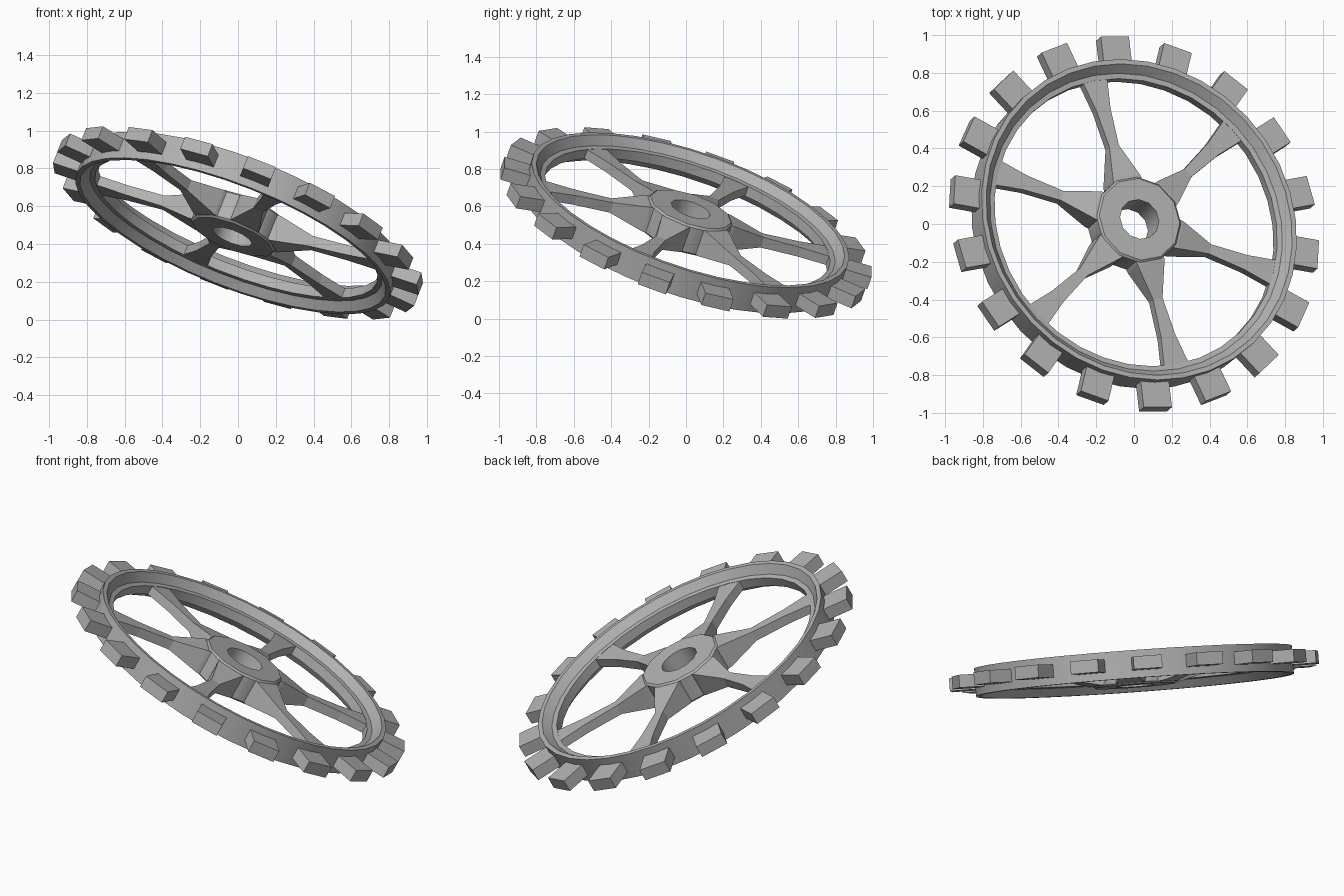
import bpy, bmesh, math
from mathutils import Vector, Matrix

if "Cube" in bpy.data.objects:
    bpy.data.objects.remove(bpy.data.objects["Cube"])

# Tilt of the wheel: its axle direction
AXLE = Vector((0.351, 0.305, 0.885)).normalized()
TILT = Vector((0, 0, 1)).rotation_difference(AXLE).to_matrix().to_4x4()
SPOKE_START, TOOTH_START = 43.2, 13.3

steel = bpy.data.materials.new("grey_steel")
steel.diffuse_color = (0.44, 0.44, 0.44, 1)
steel.use_nodes = True
steel.node_tree.nodes["Principled BSDF"].inputs["Base Color"].default_value = steel.diffuse_color


def finish(name, bm, smooth=False):
    bmesh.ops.recalc_face_normals(bm, faces=bm.faces)
    me = bpy.data.meshes.new(name)
    bm.transform(TILT)
    bm.to_mesh(me)
    bm.free()
    me.materials.append(steel)
    ob = bpy.data.objects.new(name, me)
    bpy.context.collection.objects.link(ob)
    if smooth:
        bpy.ops.object.select_all(action='DESELECT')
        ob.select_set(True)
        bpy.context.view_layer.objects.active = ob
        bpy.ops.object.shade_smooth_by_angle(angle=math.radians(32))
    return ob


def loft(bm, sections, closed=False):
    """Join vertex rings with quads; cap the ends unless closed."""
    rings = [[bm.verts.new(p) for p in s] for s in sections]
    n = len(rings[0])
    count = len(rings) if closed else len(rings) - 1
    for i in range(count):
        a, b = rings[i], rings[(i + 1) % len(rings)]
        for j in range(n):
            k = (j + 1) % n
            bm.faces.new((a[j], a[k], b[k], b[j]))
    if not closed:
        bm.faces.new(rings[0])
        bm.faces.new(rings[-1])


def lathe(name, profile, steps, start, smooth):
    """Spin a closed (radius, height) profile around the axle."""
    bm = bmesh.new()
    sections = []
    for i in range(steps):
        a = math.radians(start) + math.tau * i / steps
        sections.append([(r * math.cos(a), r * math.sin(a), z) for r, z in profile])
    loft(bm, sections, closed=True)
    return finish(name, bm, smooth)


def arm(name, stations, angle):
    """Radial bar with rectangular sections (radius, half width, half height)."""
    bm = bmesh.new()
    loft(bm, [[(r, -w, -h), (r, w, -h), (r, w, h), (r, -w, h)] for r, w, h in stations])
    bm.transform(Matrix.Rotation(math.radians(angle), 4, 'Z'))
    return finish(name, bm)


def mirrored(half):
    """Reflect a half profile through the wheel's middle plane."""
    return half + [(r, -z) for r, z in reversed(half)]


# Rim with raised lips and a stepped inner ledge
parts = [lathe("rim", mirrored([(0.80, 0.028), (0.828, 0.032), (0.866, 0.078), (0.892, 0.078)]),
               36, 3.3, True)]

# Bevelled hub with a round bore
parts.append(lathe("hub", mirrored([(0.11, 0.083), (0.228, 0.083), (0.24, 0.072)]),
                   12, SPOKE_START + 15, True))

# Waisted spokes, deep at the hub and flared at the rim
for i in range(6):
    parts.append(arm("spoke", [(0.20, 0.085, 0.074), (0.24, 0.08, 0.073),
                               (0.43, 0.028, 0.03), (0.64, 0.042, 0.027), (0.82, 0.075, 0.026)],
                     SPOKE_START + 60 * i))

# Square teeth around the rim
for i in range(18):
    parts.append(arm("tooth", [(0.86, 0.08, 0.036), (1.03, 0.08, 0.036)],
                     TOOTH_START + 20 * i))

# Rest the wheel on the ground
lowest = min(v.co.z for ob in parts for v in ob.data.vertices)
for ob in parts:
    ob.location.z = -lowest
